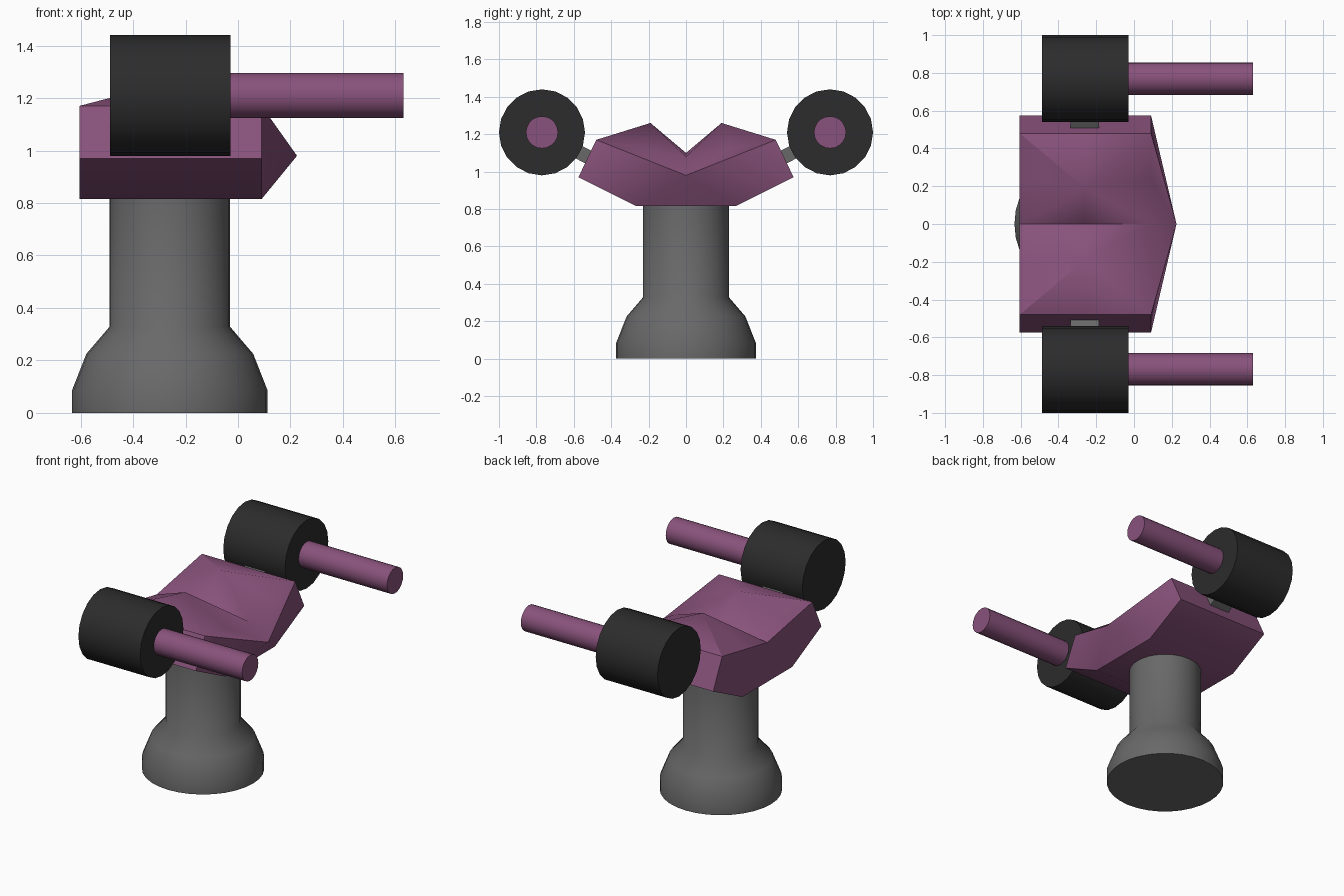
import bpy, bmesh
from math import cos, sin, pi, radians, atan2
from mathutils import Matrix, Vector

if "Cube" in bpy.data.objects:
    bpy.data.objects.remove(bpy.data.objects["Cube"])


def material(name, rgb):
    m = bpy.data.materials.new(name)
    m.diffuse_color = (*rgb, 1)
    m.use_nodes = True
    m.node_tree.nodes["Principled BSDF"].inputs["Base Color"].default_value = m.diffuse_color
    return m


PURPLE = material("purple", (0.25, 0.085, 0.2))
BLACK = material("black", (0.025, 0.025, 0.025))
GREY = material("grey", (0.14, 0.14, 0.14))


def finish(name, bm, mat, angle=35):
    bmesh.ops.remove_doubles(bm, verts=bm.verts, dist=1e-5)
    bmesh.ops.recalc_face_normals(bm, faces=bm.faces)
    me = bpy.data.meshes.new(name)
    bm.to_mesh(me)
    bm.free()
    me.materials.append(mat)
    ob = bpy.data.objects.new(name, me)
    bpy.context.collection.objects.link(ob)
    bpy.ops.object.select_all(action='DESELECT')
    ob.select_set(True)
    bpy.context.view_layer.objects.active = ob
    bpy.ops.object.shade_smooth_by_angle(angle=radians(angle))
    return ob


def lathe(name, profile, sides, mat, matrix, angle=35):
    """Revolve (radius, height) points about z, cap both ends, then place."""
    bm = bmesh.new()
    rings = [[bm.verts.new((r * cos(2 * pi * i / sides), r * sin(2 * pi * i / sides), h))
              for i in range(sides)] for r, h in profile]
    for a, b in zip(rings, rings[1:]):
        for i in range(sides):
            j = (i + 1) % sides
            bm.faces.new((a[i], a[j], b[j], b[i]))
    bm.faces.new(rings[0][::-1])
    bm.faces.new(rings[-1])
    bmesh.ops.transform(bm, matrix=matrix, verts=bm.verts)
    return finish(name, bm, mat, angle)


CX = -0.26

# Pedestal: flared foot and column
lathe("pedestal", [(0.373, 0), (0.373, 0.085), (0.318, 0.225), (0.23, 0.328), (0.23, 0.86)],
      32, GREY, Matrix.Translation((CX, 0, 0)), 45)

# Cradle body: V-shaped section in three stations, raised hump on each half
bm = bmesh.new()
half = [(0, 1.08), (0.24, 1.125), (0.48, 1.17), (0.575, 0.97), (0.265, 0.815)]
mid = [(0, 1.10), (0.19, 1.26)] + half[2:]


def ring(x, pts):
    loop = pts + [(-y, z) for y, z in reversed(pts) if y > 0]
    return [bm.verts.new((x, y, z)) for y, z in loop]


back, middle, front = ring(-0.605, half), ring(CX, mid), ring(0.09, half)
n = len(back)
for a, b in ((back, middle), (middle, front)):
    for i in range(n):
        j = (i + 1) % n
        quad = (a[i], a[j], b[j], b[i])
        if i in (0, 1, n - 2, n - 1):
            # hump quads split from the peak
            peak = middle[1] if i < 2 else middle[n - 1]
            k = quad.index(peak)
            q = quad[k:] + quad[:k]
            bm.faces.new(q[:3])
            bm.faces.new((q[0], q[2], q[3]))
        else:
            bm.faces.new(quad)
# Pointed nose and flat rear
for loop, x in ((front, 0.225), (back, -0.605)):
    tip = bm.verts.new((x, 0, 0.98))
    for i in range(n):
        bm.faces.new((loop[i], loop[(i + 1) % n], tip))
finish("cradle_body", bm, PURPLE)

# Side pods, barrels and connecting struts
along_x = Matrix.Rotation(pi / 2, 4, 'Y')
for side, s in (("left", 1), ("right", -1)):
    place = Matrix.Translation((0, s * 0.77, 1.21)) @ along_x
    lathe(side + "_pod", [(0.23, -0.488), (0.23, -0.028)], 20, BLACK, place)
    lathe(side + "_barrel", [(0.086, -0.06), (0.086, 0.63)], 20, PURPLE, place)
    bm = bmesh.new()
    bmesh.ops.create_cube(bm, size=1)
    p, q = Vector((CX, s * 0.46, 1.045)), Vector((CX, s * 0.66, 1.15))
    d = q - p
    m = (Matrix.Translation((p + q) / 2) @ Matrix.Rotation(atan2(d.z, d.y), 4, 'X')
         @ Matrix.Diagonal((0.15, d.length, 0.075, 1)))
    bmesh.ops.transform(bm, matrix=m, verts=bm.verts)
    finish(side + "_strut", bm, GREY)
